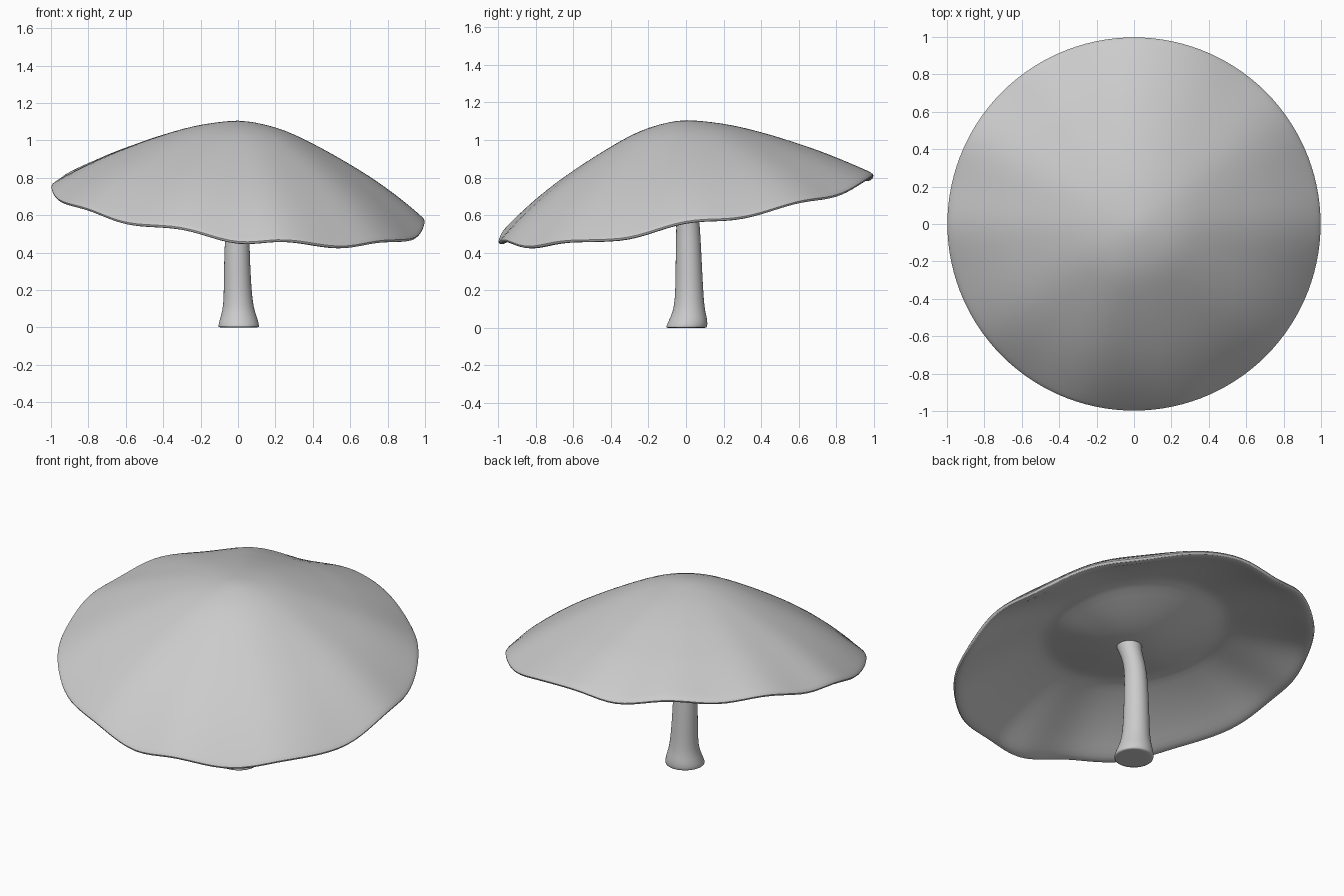
import bpy, bmesh, math

if "Cube" in bpy.data.objects:
    bpy.data.objects.remove(bpy.data.objects["Cube"])

SEG = 60

# height of the wavy cap rim: (angle in degrees, z)
RIM = [(0, .565), (17, .583), (37, .67), (53, .70), (72, .78), (88, .81), (102, .785),
       (119, .84), (135, .815), (152, .825), (168, .765), (180, .75), (195, .68), (217, .63),
       (233, .555), (253, .53), (270, .45), (284, .467), (303, .427), (319, .46), (342, .475)]


def rim_z(deg):
    """Smooth periodic interpolation through the rim heights."""
    n = len(RIM)
    for i in range(n):
        a0, z0 = RIM[i]
        a1, z1 = RIM[(i + 1) % n]
        if i == n - 1:
            a1 += 360
        if a0 <= deg < a1:
            t = (deg - a0) / (a1 - a0)
            m0 = (z1 - RIM[i - 1][1]) / 2
            m1 = (RIM[(i + 2) % n][1] - z0) / 2
            return ((2*t**3 - 3*t**2 + 1) * z0 + (t**3 - 2*t**2 + t) * m0
                    + (-2*t**3 + 3*t**2) * z1 + (t**3 - t**2) * m1)


def skin(name, rings, start, end):
    """Join rings of points into a closed smooth surface with end points."""
    bm = bmesh.new()
    loops = [[bm.verts.new(p) for p in ring] for ring in rings]
    n = len(loops[0])
    for a, b in zip(loops, loops[1:]):
        for i in range(n):
            j = (i + 1) % n
            bm.faces.new((a[i], a[j], b[j], b[i]))
    for loop, tip in ((loops[0], start), (loops[-1], end)):
        v = bm.verts.new(tip)
        for i in range(n):
            bm.faces.new((loop[i], loop[(i + 1) % n], v))
    bmesh.ops.recalc_face_normals(bm, faces=bm.faces)
    mesh = bpy.data.meshes.new(name)
    bm.to_mesh(mesh)
    bm.free()
    obj = bpy.data.objects.new(name, mesh)
    bpy.context.collection.objects.link(obj)
    sub = obj.modifiers.new("smooth", "SUBSURF")
    sub.levels = sub.render_levels = 1
    bpy.ops.object.select_all(action='DESELECT')
    obj.select_set(True)
    bpy.context.view_layer.objects.active = obj
    bpy.ops.object.shade_smooth_by_angle(angle=math.radians(50))
    return obj


# cap: (radius, mean height, share of the rim tilt), top outwards then underside inwards
PROFILE = [(.08, 1.10, .01), (.2, 1.077, .06), (.3, 1.045, .13), (.4, 1.003, .227),
           (.5, .958, .33), (.6, .908, .43), (.7, .857, .55), (.8, .797, .674),
           (.88, .745, .80), (.95, .695, .92), (.99, .665, 1), (1.003, .65, 1),
           (.995, .637, 1), (.97, .637, 1), (.93, .655, .95), (.85, .70, .80),
           (.7, .765, .57), (.58, .805, .42), (.51, .825, .36), (.46, .815, .32),
           (.35, .775, .2), (.22, .735, .09), (.1, .712, .02)]
cap_rings = []
for r, z, w in PROFILE:
    ring = []
    for i in range(SEG):
        deg = 360 * i / SEG
        a = math.radians(deg)
        tilt = -.105 * math.cos(a) + .17 * math.sin(a)
        wave = rim_z(deg) - .645 - tilt      # ripples fade quickly inwards
        ring.append((r * math.cos(a), r * math.sin(a), z + w * tilt + w * w * wave))
    cap_rings.append(ring)
skin("mushroom_cap", cap_rings, (0, 0, 1.106), (0, 0, .71))

# stem: (x centre, y centre, z, radius), flared foot and slightly bent top
STEM = [(.004, .002, 0, .06), (.004, .002, 0, .108), (.004, .003, .004, .111),
        (.004, .012, .04, .104), (.003, .016, .085, .087), (0, .018, .15, .077),
        (-.004, .016, .28, .072), (-.005, .013, .42, .068), (-.003, .012, .54, .063),
        (.006, .004, .62, .06), (.018, -.01, .68, .064), (.025, -.018, .73, .075),
        (.025, -.018, .78, .07)]
stem_rings = []
for x, y, z, r in STEM:
    stem_rings.append([(x + r * math.cos(math.tau * i / 24), y + r * math.sin(math.tau * i / 24), z)
                       for i in range(24)])
skin("mushroom_stem", stem_rings, (.004, .002, 0), (.025, -.018, .78))
